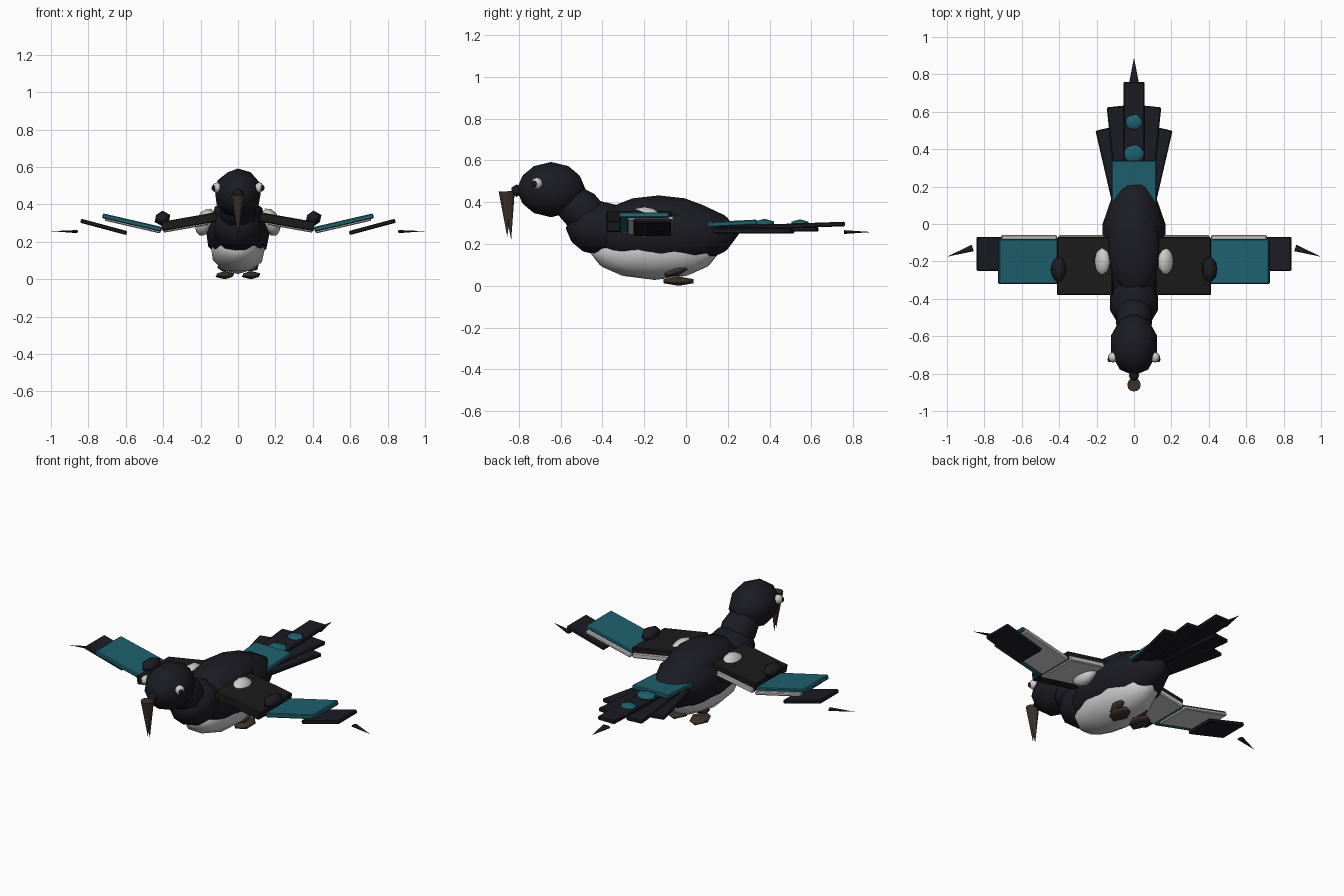
import bpy
from math import radians
from mathutils import Vector

if "Cube" in bpy.data.objects:
    bpy.data.objects.remove(bpy.data.objects["Cube"])


def mat(name, r, g, b):
    m = bpy.data.materials.new(name)
    m.diffuse_color = (r, g, b, 1)
    m.use_nodes = True
    m.node_tree.nodes["Principled BSDF"].inputs["Base Color"].default_value = m.diffuse_color
    return m


DARK = mat("dark_plumage", 0.011, 0.011, 0.017)
BLACK = mat("black_plumage", 0.011, 0.011, 0.011)
TEAL = mat("teal_sheen", 0.013, 0.12, 0.155)
WHITE = mat("white_plumage", 0.8, 0.8, 0.78)
BROWN = mat("brown_horn", 0.045, 0.03, 0.022)


def finish(name, m, rot=(0, 0, 0)):
    o = bpy.context.object
    o.name = name
    o.data.materials.append(m)
    o.rotation_euler = [radians(a) for a in rot]
    return o


def blob(name, loc, radii, m, rot=(0, 0, 0), sub=2):
    bpy.ops.mesh.primitive_ico_sphere_add(subdivisions=sub, radius=1, location=loc)
    bpy.context.object.scale = radii
    bpy.ops.object.shade_smooth()
    return finish(name, m, rot)


def box(name, loc, size, m, rot=(0, 0, 0), bevel=0.005):
    bpy.ops.mesh.primitive_cube_add(size=1, location=loc)
    o = bpy.context.object
    o.scale = size
    bpy.ops.object.transform_apply(location=False, rotation=False, scale=True)
    if bevel:
        b = o.modifiers.new("soft_edge", "BEVEL")
        b.width = bevel
        b.segments = 1
    return finish(name, m, rot)


def spike(name, base, tip, radius, m, flat=1.0):
    # Cone from base to tip, optionally flattened vertically
    base, tip = Vector(base), Vector(tip)
    d = tip - base
    bpy.ops.mesh.primitive_cone_add(vertices=12, radius1=radius, radius2=0,
                                    depth=d.length, location=(base + tip) / 2)
    o = finish(name, m)
    o.rotation_euler = d.to_track_quat("Z", "Y").to_euler()
    o.scale = (1, flat, 1)
    return o


# Body, belly, chest and neck
blob("body", (0, -0.12, 0.25), (0.178, 0.375, 0.167), DARK)
blob("back", (0, -0.13, 0.34), (0.145, 0.25, 0.092), DARK)
blob("belly", (0, -0.15, 0.16), (0.15, 0.31, 0.132), WHITE)
blob("chest", (0, -0.41, 0.275), (0.135, 0.165, 0.13), DARK)
blob("neck", (0, -0.50, 0.36), (0.1, 0.15, 0.1), DARK, (-38, 0, 0))

# Head and beak
blob("head", (0, -0.645, 0.46), (0.128, 0.165, 0.132), DARK)
blob("beak_root", (0, -0.81, 0.455), (0.03, 0.03, 0.03), DARK, sub=1)
spike("upper_beak", (0, -0.86, 0.452), (0, -0.855, 0.235), 0.036, BROWN)
spike("lower_beak", (0, -0.85, 0.45), (0, -0.836, 0.22), 0.031, BROWN)

# Tail: fan of stepped feathers, teal covert and spots
box("tail_centre_feather", (0, 0.46, 0.285), (0.112, 0.6, 0.022), DARK, (2, 0, 0))
box("tail_covert", (0, 0.22, 0.298), (0.24, 0.24, 0.025), TEAL, (3, 0, 0))
blob("tail_spot_front", (0, 0.375, 0.298), (0.062, 0.055, 0.022), TEAL, sub=1)
blob("tail_spot_rear", (0, 0.545, 0.298), (0.052, 0.047, 0.02), TEAL, sub=1)
spike("tail_tip", (0, 0.755, 0.257), (0, 0.89, 0.257), 0.026, DARK, 0.35)

for s, side in ((1, "right"), (-1, "left")):
    # Eyes
    blob(f"eye_{side}", (s * 0.113, -0.713, 0.49), (0.026, 0.028, 0.028), WHITE)
    blob(f"pupil_{side}", (s * 0.128, -0.724, 0.488), (0.014, 0.015, 0.017), BLACK)

    # Side tail feathers
    box(f"tail_mid_feather_{side}", (s * 0.07, 0.38, 0.27), (0.1, 0.5, 0.022),
        DARK, (0, 0, s * -6))
    box(f"tail_outer_feather_{side}", (s * 0.11, 0.305, 0.262), (0.1, 0.42, 0.022),
        DARK, (0, 0, s * -13))

    # Shoulder patch
    blob(f"shoulder_patch_{side}", (s * 0.175, -0.2, 0.305), (0.05, 0.09, 0.078),
         WHITE, (0, s * -22, 0))

    # Inner wing, its pale lining and the elbow
    box(f"inner_wing_{side}", (s * 0.26, -0.225, 0.308), (0.3, 0.31, 0.05),
        BLACK, (0, s * 10, 0))
    box(f"inner_lining_{side}", (s * 0.28, -0.185, 0.285), (0.245, 0.25, 0.03),
        WHITE, (0, s * 10, 0))
    blob(f"elbow_{side}", (s * 0.404, -0.243, 0.325), (0.047, 0.075, 0.042), DARK, sub=1)

    # Middle wing with pale lining
    box(f"middle_wing_{side}", (s * 0.566, -0.2, 0.303), (0.325, 0.24, 0.026),
        TEAL, (0, s * -13, 0))
    box(f"middle_lining_{side}", (s * 0.562, -0.17, 0.289), (0.305, 0.22, 0.02),
        WHITE, (0, s * -13, 0))

    # Outer wing and wing tip
    box(f"outer_wing_{side}", (s * 0.718, -0.16, 0.28), (0.255, 0.18, 0.022),
        DARK, (0, s * -15, 0))
    spike(f"wing_tip_{side}", (s * 0.862, -0.128, 0.255), (s * 1.0, -0.175, 0.257),
          0.018, DARK, 0.45)

    # Legs and feet
    blob(f"leg_{side}", (s * 0.07, -0.045, 0.07), (0.045, 0.07, 0.022), BROWN,
         (18, 0, 0), sub=1)
    blob(f"foot_{side}", (s * 0.07, -0.035, 0.022), (0.056, 0.084, 0.022), BROWN, sub=1)
